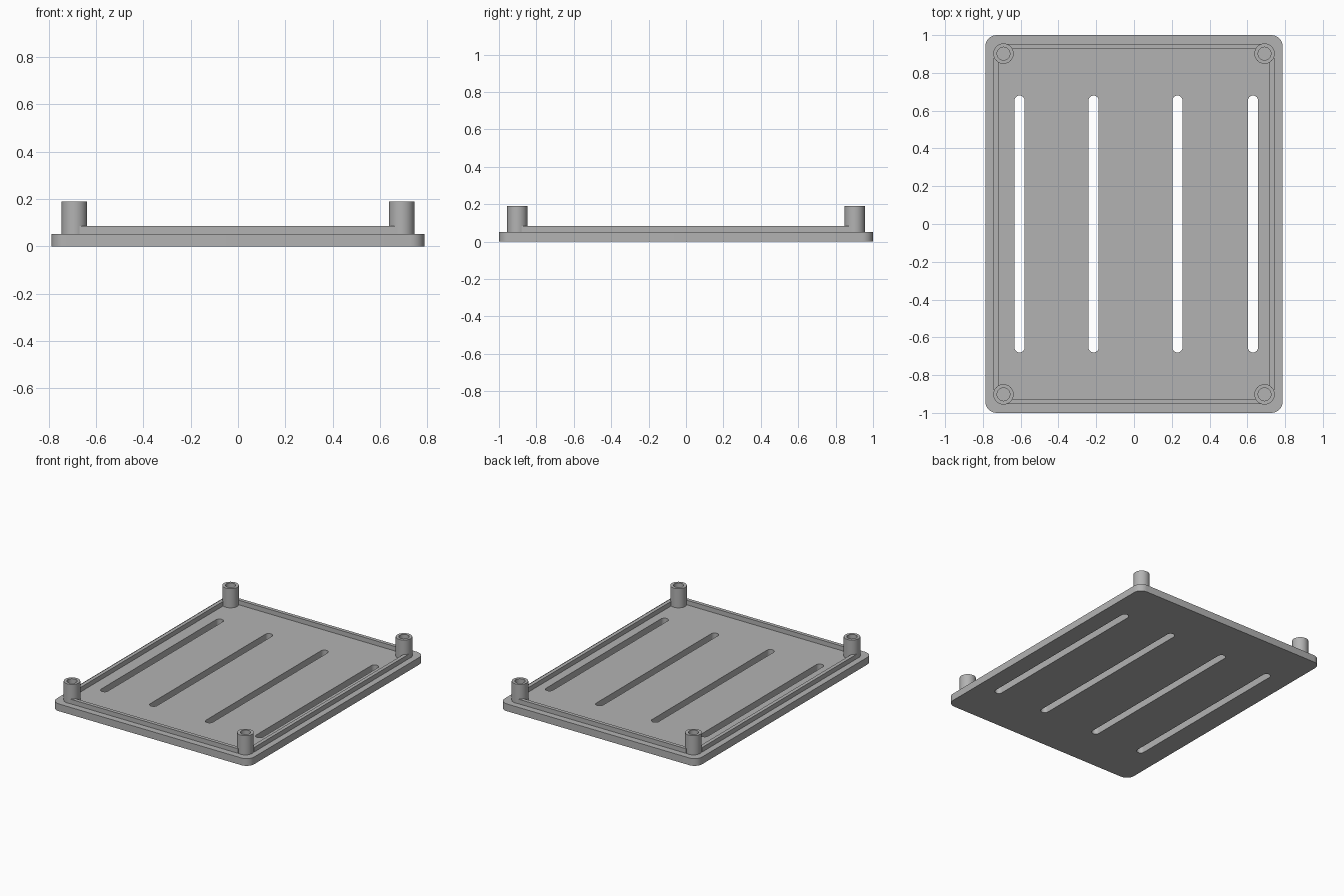
import bpy
import bmesh
from math import cos, sin, pi, radians

cube = bpy.data.objects.get("Cube")
if cube:
    bpy.data.objects.remove(cube, do_unlink=True)

GREY = (0.45, 0.45, 0.45, 1)
mat = bpy.data.materials.new("plain grey")
mat.use_nodes = True
mat.diffuse_color = GREY
mat.node_tree.nodes["Principled BSDF"].inputs["Base Color"].default_value = GREY


def rounded(cx, cy, hx, hy, r, steps=8):
    """Rounded rectangle outline; a full circle when r equals both half sizes."""
    pts = []
    for i, (sx, sy) in enumerate([(1, 1), (-1, 1), (-1, -1), (1, -1)]):
        for k in range(steps + 1):
            a = (i + k / steps) * pi / 2
            pts.append((cx + sx * (hx - r) + r * cos(a),
                        cy + sy * (hy - r) + r * sin(a)))
    return pts


def extrude(name, loops, z0, z1):
    """Solid from an outline with optional holes."""
    curve = bpy.data.curves.new(name + " outline", "CURVE")
    curve.dimensions = "2D"
    curve.fill_mode = "BOTH"
    curve.extrude = (z1 - z0) / 2
    for loop in loops:
        spline = curve.splines.new("POLY")
        spline.points.add(len(loop) - 1)
        for p, (x, y) in zip(spline.points, loop):
            p.co = (x, y, 0, 1)
        spline.use_cyclic_u = True
    helper = bpy.data.objects.new(name + " outline", curve)
    mesh = bpy.data.meshes.new_from_object(helper)
    bpy.data.objects.remove(helper)
    bpy.data.curves.remove(curve)
    bm = bmesh.new()
    bm.from_mesh(mesh)
    bmesh.ops.remove_doubles(bm, verts=bm.verts, dist=0.0001)
    bmesh.ops.translate(bm, verts=bm.verts, vec=(0, 0, (z0 + z1) / 2))
    bmesh.ops.recalc_face_normals(bm, faces=bm.faces)
    bm.to_mesh(mesh)
    bm.free()
    mesh.name = name
    mesh.materials.clear()
    mesh.materials.append(mat)
    obj = bpy.data.objects.new(name, mesh)
    bpy.context.collection.objects.link(obj)
    bpy.ops.object.select_all(action="DESELECT")
    obj.select_set(True)
    bpy.context.view_layer.objects.active = obj
    bpy.ops.object.shade_smooth_by_angle(angle=radians(30))
    return obj


PLATE_TOP, LIP_TOP, POST_TOP = 0.052, 0.085, 0.19
POST_X, POST_Y, POST_R, HOLE_R = 0.691, 0.902, 0.054, 0.034

# Base plate with four long vent slots
slots = [rounded(x, 0, 0.027, 0.68, 0.027) for x in (-0.606, -0.214, 0.23, 0.63)]
extrude("base_plate", [rounded(0, 0, 0.787, 1, 0.06)] + slots, 0, PLATE_TOP)

# Raised lip, one strip per side, ending inside the post walls
LIP_IN, LIP_OUT, END = 0.026, 0.052, 0.022
mid, half = (LIP_IN + LIP_OUT) / 2, (LIP_OUT - LIP_IN) / 2


def box(cx, cy, hx, hy):
    return [(cx - hx, cy - hy), (cx + hx, cy - hy), (cx + hx, cy + hy), (cx - hx, cy + hy)]


for s, side, end in ((1, "left", "back"), (-1, "right", "front")):
    extrude(f"{side}_lip", [box(s * (POST_X + mid), 0, half, POST_Y - END)], PLATE_TOP, LIP_TOP)
    extrude(f"{end}_lip", [box(0, s * (POST_Y + mid), POST_X - END, half)], PLATE_TOP, LIP_TOP)

# Hollow corner posts
for sx, side in ((1, "left"), (-1, "right")):
    for sy, end in ((1, "back"), (-1, "front")):
        x, y = sx * POST_X, sy * POST_Y
        extrude(f"{end}_{side}_post",
                [rounded(x, y, POST_R, POST_R, POST_R), rounded(x, y, HOLE_R, HOLE_R, HOLE_R)],
                PLATE_TOP, POST_TOP)
